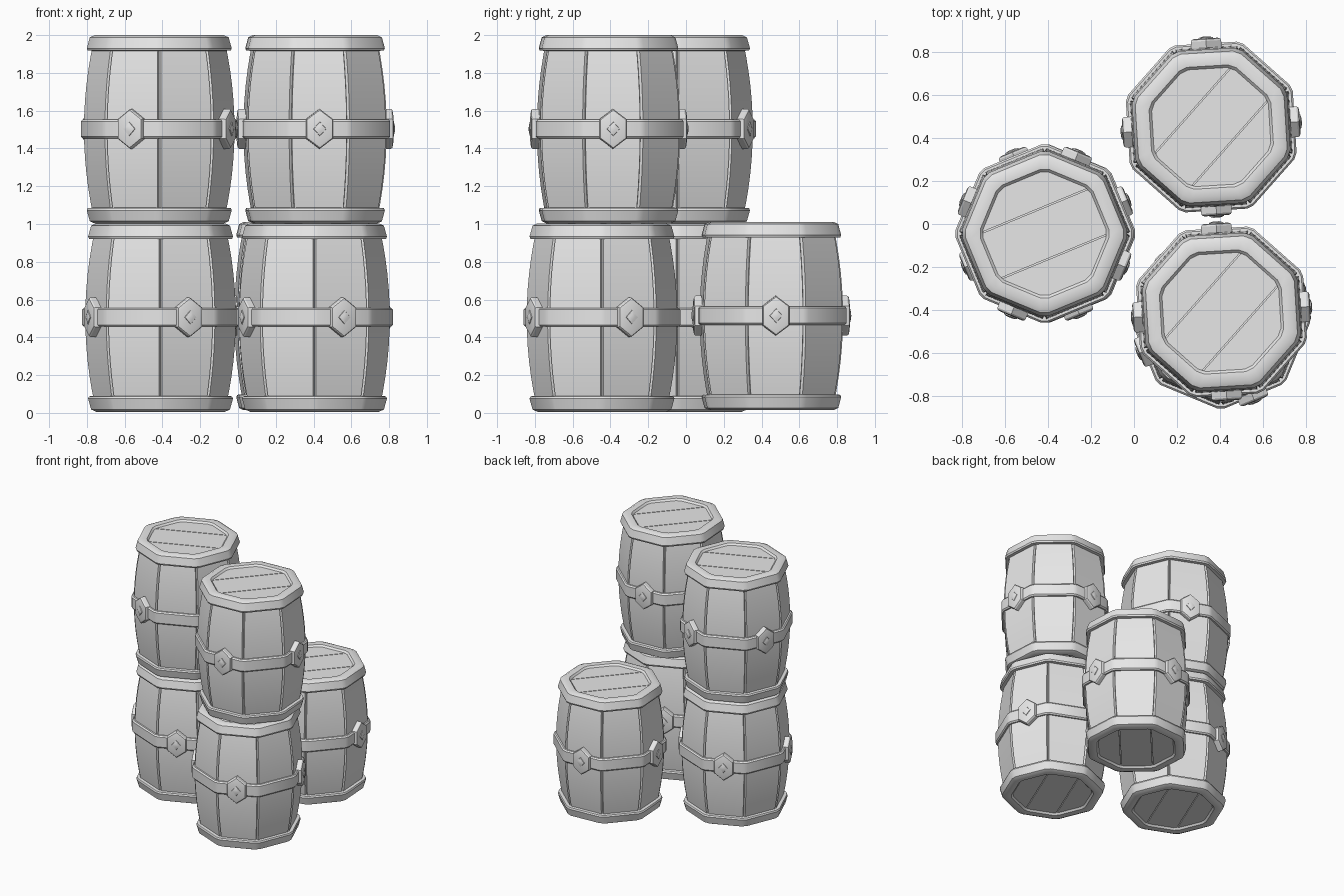
import bpy, bmesh, math
from mathutils import Vector, Matrix

cube = bpy.data.objects.get("Cube")
if cube:
    bpy.data.objects.remove(cube)

grey = bpy.data.materials.new("light_grey")
grey.use_nodes = True
grey.diffuse_color = (0.8, 0.8, 0.8, 1)
grey.node_tree.nodes["Principled BSDF"].inputs["Base Color"].default_value = (0.8, 0.8, 0.8, 1)


def octagon(r, cut, groove=0):
    """Octagon with trimmed corners, or with a groove sunk into each corner."""
    corners = [Vector((r * math.cos(k * math.pi / 4), r * math.sin(k * math.pi / 4)))
               for k in range(8)]
    points = []
    for k, v in enumerate(corners):
        points.append(v + (corners[k - 1] - v).normalized() * cut)
        if groove:
            points.append(v * (1 - groove / r))
        points.append(v + (corners[(k + 1) % 8] - v).normalized() * cut)
    return points


def loft(bm, rings, closed=False):
    """Skin equal rings of 3D points; cap the ends unless the loft is closed."""
    rows = [[bm.verts.new(p) for p in ring] for ring in rings]
    n = len(rows[0])
    pairs = list(zip(rows, rows[1:])) + ([(rows[-1], rows[0])] if closed else [])
    for a, b in pairs:
        for i in range(n):
            j = (i + 1) % n
            bm.faces.new((a[i], a[j], b[j], b[i]))
    if not closed:
        bm.faces.new(rows[0])
        bm.faces.new(rows[-1])


def finish(bm, name):
    bmesh.ops.recalc_face_normals(bm, faces=bm.faces)
    mesh = bpy.data.meshes.new(name)
    bm.to_mesh(mesh)
    bm.free()
    mesh.materials.append(grey)
    mesh.shade_smooth()
    mesh.set_sharp_from_angle(angle=math.radians(32))
    return mesh


def lofted(name, profile, cut, groove=0, closed=False):
    bm = bmesh.new()
    loft(bm, [[(p.x, p.y, z) for p in octagon(r, cut, groove)] for r, z in profile], closed)
    return finish(bm, name)


# Bulging staves with a groove at every seam
staves = lofted("staves", [(0.35 + 0.052 * (1 - (2 * t - 1) ** 2), 0.03 + 0.94 * t)
                           for t in [i / 12 for i in range(13)]], 0.009, 0.018)

# Rounded end rims
rim_profile = [(0.295, 0.94), (0.295, 0.982), (0.308, 0.996), (0.35, 1.0), (0.376, 0.988),
               (0.392, 0.93), (0.387, 0.918), (0.33, 0.915)]
top_rim = lofted("top_rim", rim_profile, 0.022, closed=True)
bottom_rim = lofted("bottom_rim", [(r, 1 - z) for r, z in rim_profile], 0.022, closed=True)

# Middle hoop
hoop = lofted("hoop", [(0.385, 0.452), (0.413, 0.452), (0.422, 0.462), (0.422, 0.542),
                       (0.413, 0.552), (0.385, 0.552)], 0.018, closed=True)


def lid(name, low, high):
    """Three boards with narrow gaps, cut from an octagon."""
    bm = bmesh.new()
    r, gap = 0.302, 0.003
    split = r * math.cos(math.radians(67.5))
    across = Vector((-math.sin(math.pi / 8), math.cos(math.pi / 8), 0))
    for start, end in ((-r, -split), (-split, split), (split, r)):
        board = bmesh.new()
        board.faces.new([board.verts.new((p.x, p.y, low)) for p in octagon(r, 0.001)])
        for at, side in ((start + gap, -1), (end - gap, 1)):
            bmesh.ops.bisect_plane(board, geom=board.verts[:] + board.edges[:] + board.faces[:],
                                   plane_co=across * at, plane_no=across * side, clear_outer=True)
        outline = [v.co.copy() for v in board.faces[:][0].verts]
        board.free()
        loft(bm, [outline, [Vector((v.x, v.y, high)) for v in outline]])
    return finish(bm, name)


top_lid = lid("top_lid", 0.955, 0.982)
bottom_lid = lid("bottom_lid", 0.018, 0.045)


# Bevelled hexagonal studs with a raised diamond, one on every second side of the hoop
def make_studs():
    bm = bmesh.new()
    hexagon = [(0, 0.106), (0.071, 0.052), (0.071, -0.052),
               (0, -0.106), (-0.071, -0.052), (-0.071, 0.052)]
    diamond = [(0, 0.04), (0.036, 0), (0, -0.04), (-0.036, 0)]
    for k in range(4):
        turn = Matrix.Rotation(math.radians(67.5 + 90 * k), 3, 'Z')

        def ring(shape, scale, depth):
            return [turn @ Vector((depth, y * scale, 0.502 + z * scale)) for y, z in shape]
        loft(bm, [ring(hexagon, s, d) for s, d in ((1, 0.37), (1, 0.402), (0.94, 0.41), (0.78, 0.414))])
        loft(bm, [ring(diamond, s, d) for s, d in ((1, 0.41), (0.9, 0.418), (0.4, 0.423))])
    return finish(bm, "studs")


studs = make_studs()

# Barrels: name, position, turn in degrees
barrels = [
    ("left_lower", (-0.41, -0.045, 0.006), 45),
    ("left_upper", (-0.417, -0.045, 1.003), 0),
    ("front_lower", (0.405, -0.445, 0.006), 45),
    ("front_upper", (0.408, -0.41, 1.003), 26),
    ("back", (0.36, 0.452, 0.014), 26),
]
for label, place, turn in barrels:
    for mesh in (staves, top_rim, bottom_rim, hoop, top_lid, bottom_lid, studs):
        part = bpy.data.objects.new(f"{label}_barrel_{mesh.name}", mesh)
        part.location = place
        part.rotation_euler.z = math.radians(turn)
        part.scale.z = 0.997
        bpy.context.collection.objects.link(part)
